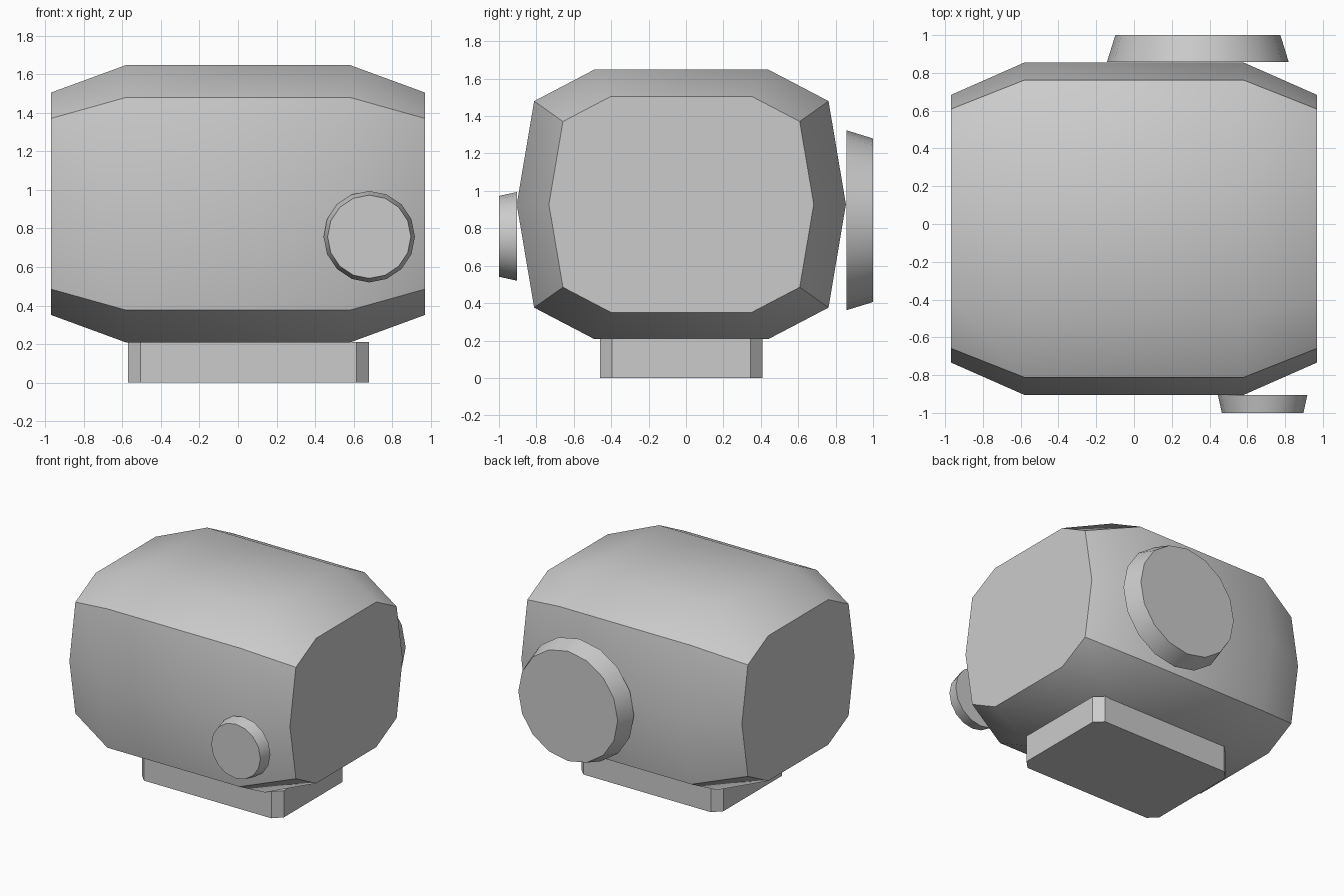
import bpy, bmesh, math

if "Cube" in bpy.data.objects:
    bpy.data.objects.remove(bpy.data.objects["Cube"])

grey = bpy.data.materials.new("plain grey")
grey.diffuse_color = (0.6, 0.6, 0.6, 1)
grey.use_nodes = True
grey.node_tree.nodes["Principled BSDF"].inputs["Base Color"].default_value = grey.diffuse_color


def loft(name, rings):
    """Skin a list of equal-length point rings and cap both ends."""
    bm = bmesh.new()
    loops = [[bm.verts.new(p) for p in ring] for ring in rings]
    n = len(loops[0])
    for a, b in zip(loops, loops[1:]):
        for i in range(n):
            j = (i + 1) % n
            bm.faces.new((a[i], a[j], b[j], b[i]))
    bm.faces.new(loops[0])
    bm.faces.new(loops[-1])
    bmesh.ops.recalc_face_normals(bm, faces=bm.faces)
    me = bpy.data.meshes.new(name)
    bm.to_mesh(me)
    bm.free()
    me.materials.append(grey)
    ob = bpy.data.objects.new(name, me)
    bpy.context.collection.objects.link(ob)
    bpy.ops.object.select_all(action='DESELECT')
    ob.select_set(True)
    bpy.context.view_layer.objects.active = ob
    bpy.ops.object.shade_smooth_by_angle(angle=math.radians(30))
    return ob


# body: ten-sided section, tapered towards both ends
def section(x, side, shoulder, top, shoulder_h, half_h):
    cy, cz = -0.025, 0.928
    half = [(side, 0), (shoulder, shoulder_h), (top, half_h)]
    pts = half + [(-y, z) for y, z in reversed(half)]
    pts += [(-shoulder, -shoulder_h), (-top, -half_h),
            (top, -half_h), (shoulder, -shoulder_h)]
    return [(x, cy + y, cz + z) for y, z in pts]


end = (0.708, 0.633, 0.377, 0.443, 0.577)
mid = (0.88, 0.787, 0.466, 0.552, 0.72)
loft("body", [section(-0.97, *end), section(-0.58, *mid),
              section(0.58, *mid), section(0.97, *end)])


# tapered round knobs on the front and back
def circle(x, y, z, r, n=16):
    return [(x + r * math.cos(2 * math.pi * i / n), y,
             z + r * math.sin(2 * math.pi * i / n)) for i in range(n)]


loft("front_knob", [circle(0.681, -0.904, 0.757, 0.237),
                    circle(0.681, -1.0, 0.757, 0.216)])
loft("back_disc", [circle(0.338, 0.858, 0.843, 0.481),
                   circle(0.338, 1.0, 0.843, 0.437)])


# base: block with chamfered upright corners
def chamfered(z, x0=-0.57, x1=0.68, y0=-0.46, y1=0.41, c=0.065):
    return [(x0 + c, y0, z), (x1 - c, y0, z), (x1, y0 + c, z), (x1, y1 - c, z),
            (x1 - c, y1, z), (x0 + c, y1, z), (x0, y1 - c, z), (x0, y0 + c, z)]


loft("base", [chamfered(0), chamfered(0.212)])
